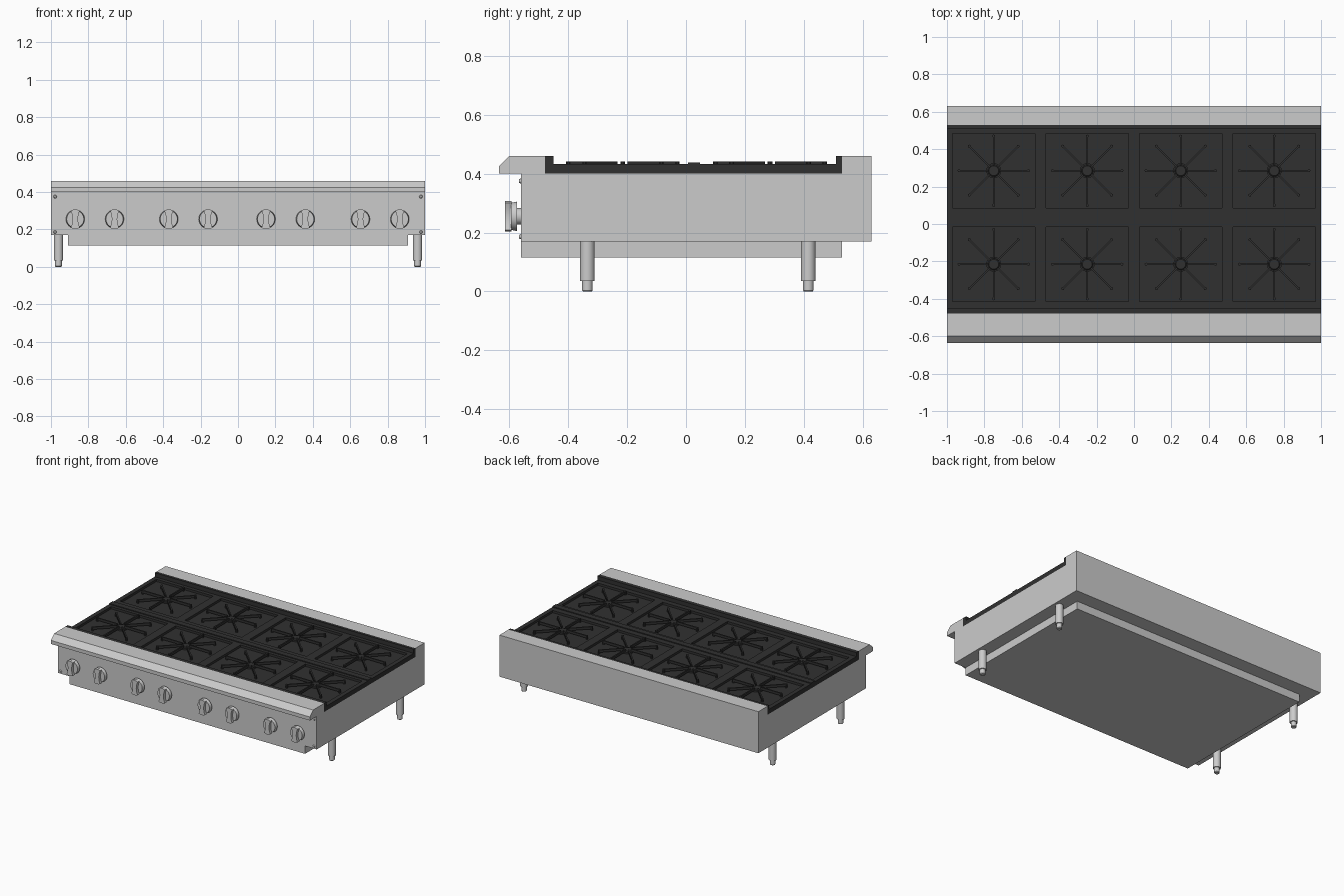
import bpy, bmesh
from math import sin, cos, pi, radians
from mathutils import Matrix, Vector

if "Cube" in bpy.data.objects:
    bpy.data.objects.remove(bpy.data.objects["Cube"])

black = bpy.data.materials.new("cast_iron")
black.diffuse_color = (0.03, 0.03, 0.03, 1)
black.use_nodes = True
black.node_tree.nodes["Principled BSDF"].inputs["Base Color"].default_value = black.diffuse_color


def finish(name, bm, mat=None, smooth=False):
    bmesh.ops.recalc_face_normals(bm, faces=bm.faces[:])
    me = bpy.data.meshes.new(name)
    bm.to_mesh(me)
    bm.free()
    ob = bpy.data.objects.new(name, me)
    bpy.context.collection.objects.link(ob)
    if mat:
        me.materials.append(mat)
    if smooth:
        bpy.ops.object.select_all(action='DESELECT')
        ob.select_set(True)
        bpy.context.view_layer.objects.active = ob
        bpy.ops.object.shade_smooth_by_angle(angle=radians(35))
    return ob


def add_prism(bm, pts, offset):
    """Extrude a closed loop of 3D points along offset."""
    face = bm.faces.new([bm.verts.new(p) for p in pts])
    geo = bmesh.ops.extrude_face_region(bm, geom=[face], use_keep_orig=True)["geom"]
    bmesh.ops.translate(bm, vec=offset, verts=[v for v in geo if isinstance(v, bmesh.types.BMVert)])


def side_profile(name, yz, half=1.0, mat=None):
    bm = bmesh.new()
    add_prism(bm, [(-half, y, z) for y, z in yz], (2 * half, 0, 0))
    return finish(name, bm, mat)


def add_cyl(bm, r, a, b, r2=None, seg=24):
    """Cylinder or cone between two points."""
    a, b = Vector(a), Vector(b)
    d = b - a
    m = Matrix.Translation((a + b) / 2) @ d.to_track_quat('Z', 'Y').to_matrix().to_4x4()
    bmesh.ops.create_cone(bm, cap_ends=True, segments=seg, radius1=r,
                          radius2=r if r2 is None else r2, depth=d.length, matrix=m)


# Cabinet with back riser, lower pan box and front rail
side_profile("cabinet", [(-.56, .17), (.63, .17), (.63, .46), (.53, .46), (.53, .40), (-.56, .40)])
side_profile("lower_box", [(-.56, .115), (.53, .115), (.53, .17), (-.56, .17)], .91)
side_profile("front_rail", [(-.635, .40), (-.635, .425), (-.60, .46), (-.478, .46), (-.478, .40)])

# Black cooktop tray with raised lips front and back
side_profile("cooktop_tray", [(-.478, .40), (.53, .40), (.53, .46), (.51, .46), (.51, .416),
                              (-.45, .416), (-.45, .46), (-.478, .46)], mat=black)

# Grate frame: a grid plate with eight square openings
xs = [-1]
for cx in (-.75, -.25, .25, .75):
    xs += [cx - .22, cx + .22]
xs.append(1)
ys = [-.45, -.415, -.015, .085, .485, .51]
bm = bmesh.new()
grid = [[bm.verts.new((x, y, .416)) for y in ys] for x in xs]
for i in range(len(xs) - 1):
    for j in range(len(ys) - 1):
        if not (i % 2 and j % 2):
            bm.faces.new([grid[i][j], grid[i + 1][j], grid[i + 1][j + 1], grid[i][j + 1]])
geo = bmesh.ops.extrude_face_region(bm, geom=bm.faces[:], use_keep_orig=True)["geom"]
bmesh.ops.translate(bm, vec=(0, 0, .016), verts=[v for v in geo if isinstance(v, bmesh.types.BMVert)])
finish("grate_frame", bm, black)
side_profile("grate_middle_bar", [(.007, .43), (.007, .438), (.047, .438), (.047, .43)], mat=black)

# Burners and the eight grate fingers around each
for row, cy in (("front", -.215), ("back", .285)):
    for k, cx in enumerate((-.75, -.25, .25, .75), 1):
        bm = bmesh.new()
        add_cyl(bm, .04, (cx, cy, .414), (cx, cy, .426))
        add_cyl(bm, .032, (cx, cy, .426), (cx, cy, .431), .026)
        finish(f"{row}_burner_{k}", bm, black, True)
        bm = bmesh.new()
        for s in range(8):
            a = s * pi / 4
            u, n = Vector((cos(a), sin(a), 0)), Vector((-sin(a), cos(a), 0))
            c = Vector((cx, cy, .424))
            add_prism(bm, [c + u * .028 - n * .004, c + u * .19 - n * .005,
                           c + u * .19 + n * .005, c + u * .028 + n * .004], (0, 0, .017))
            end = c + u * .185
            add_cyl(bm, .008, (end.x, end.y, .414), (end.x, end.y, .441), seg=10)
        finish(f"{row}_grate_fingers_{k}", bm, black)

# Control knobs: stem, round skirt and pinched grip
for k, x in enumerate((-.87, -.66, -.37, -.16, .15, .36, .655, .865), 1):
    z = .255
    bm = bmesh.new()
    add_cyl(bm, .028, (x, -.555, z), (x, -.575, z))
    add_cyl(bm, .05, (x, -.573, z), (x, -.594, z), .046, 32)
    R, pts = .052, []
    for side in (1, -1):
        for i in range(-3, 4):
            a = side * pi / 2 + i * .16
            pts.append((x + R * cos(a), -.592, z + R * sin(a)))
        pts += [(x - side * w, -.592, z + side * h) for w, h in ((.017, .025), (.014, 0), (.017, -.025))]
    add_prism(bm, pts, (0, -.022, 0))
    finish(f"knob_{k}", bm, smooth=True)

# Panel screws on the front corners
bm = bmesh.new()
for x in (-.978, .978):
    for z in (.375, .186):
        add_cyl(bm, .01, (x, -.558, z), (x, -.567, z), .006, 12)
finish("panel_screws", bm, smooth=True)

# Legs with adjustable feet
for sx, side in ((-1, "left"), (1, "right")):
    for y, end in ((-.335, "front"), (.415, "back")):
        x = sx * .96
        bm = bmesh.new()
        add_cyl(bm, .025, (x, y, .035), (x, y, .172))
        add_cyl(bm, .018, (x, y, .004), (x, y, .037))
        add_cyl(bm, .015, (x, y, 0), (x, y, .004), .018)
        finish(f"{end}_{side}_leg", bm, smooth=True)
